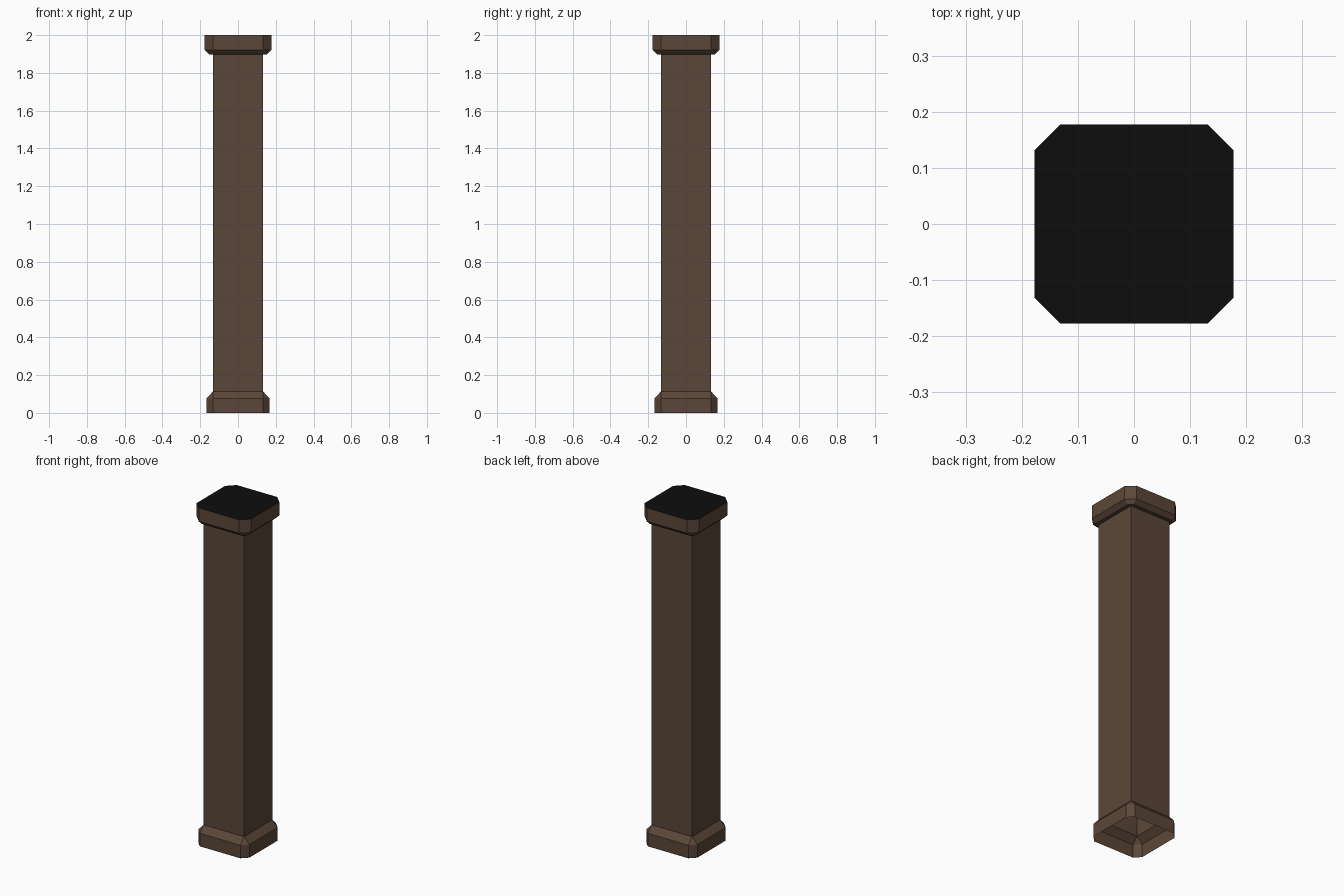
import bpy

if "Cube" in bpy.data.objects:
    bpy.data.objects.remove(bpy.data.objects["Cube"])


def material(name, color):
    m = bpy.data.materials.new(name)
    m.diffuse_color = (*color, 1)
    m.use_nodes = True
    m.node_tree.nodes["Principled BSDF"].inputs["Base Color"].default_value = m.diffuse_color
    return m


brown = material("dark brown wood", (0.105, 0.062, 0.040))
black = material("black", (0.004, 0.004, 0.004))


def ring(half, corner, z):
    """Square ring with cut corners; corner == half gives a plain square."""
    a, c = half, corner
    pts = [(c, -a), (a, -c), (a, c), (c, a), (-c, a), (-a, c), (-a, -c), (-c, -a)]
    return [(x, y, z) for x, y in pts]


def shell(name, rings, mat):
    """Loft the rings upwards, leaving both ends open."""
    verts = [v for r in rings for v in ring(*r)]
    faces = []
    for i in range(len(rings) - 1):
        for j in range(8):
            k = (j + 1) % 8
            quad = [i * 8 + j, i * 8 + k, (i + 1) * 8 + k, (i + 1) * 8 + j]
            face = []
            for v in quad:  # merge coincident corner points
                first = next(n for n, p in enumerate(verts) if p == verts[v])
                if first not in face:
                    face.append(first)
            if len(face) > 2:
                faces.append(face)
    used = sorted({v for f in faces for v in f})
    remap = {v: n for n, v in enumerate(used)}
    me = bpy.data.meshes.new(name)
    me.from_pydata([verts[v] for v in used], [], [[remap[v] for v in f] for f in faces])
    me.materials.append(mat)
    ob = bpy.data.objects.new(name, me)
    bpy.context.collection.objects.link(ob)
    return ob


S = 0.132  # shaft half width

# hollow plinth with a sloped shoulder meeting the shaft
shell("base", [(0.167, S, 0), (0.167, S, 0.077), (S, S, 0.114)], brown)

# square shaft
shell("shaft", [(S, S, 0.114), (S, S, 1.9)], brown)

# capital with chamfered lower edge and flat underside
shell("capital", [(S, S, 1.898), (0.153, S, 1.898), (0.177, S, 1.921), (0.177, S, 2.0)], brown)

# black top plate
me = bpy.data.meshes.new("top_plate")
me.from_pydata(ring(0.177, S, 2.0), [], [list(range(8))])
me.materials.append(black)
bpy.context.collection.objects.link(bpy.data.objects.new("top_plate", me))
